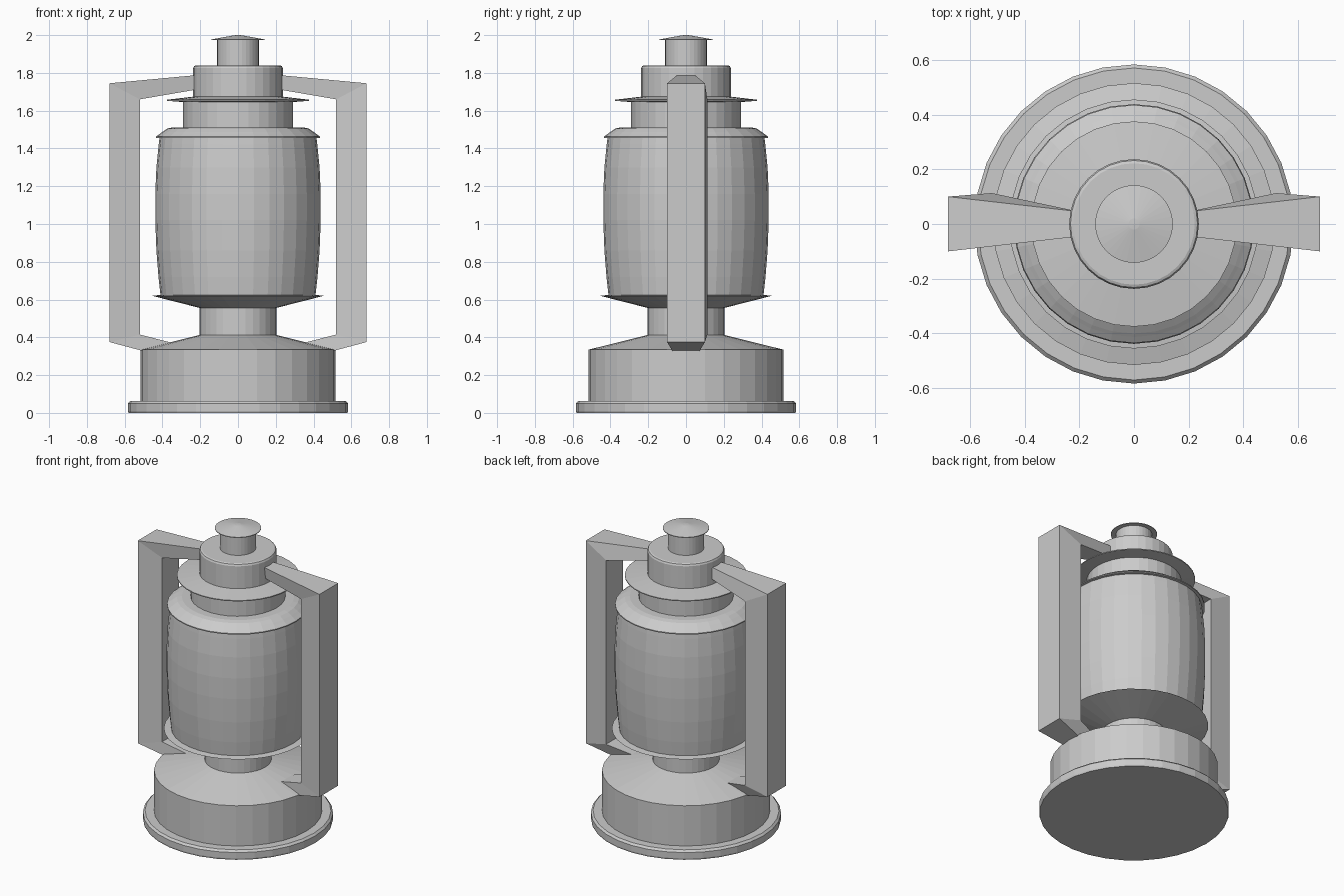
import bpy, bmesh, math

if "Cube" in bpy.data.objects:
    bpy.data.objects.remove(bpy.data.objects["Cube"])

SIDES = 32


def finish(name, bm):
    bmesh.ops.recalc_face_normals(bm, faces=bm.faces)
    me = bpy.data.meshes.new(name)
    bm.to_mesh(me)
    bm.free()
    ob = bpy.data.objects.new(name, me)
    bpy.context.collection.objects.link(ob)
    return ob


def lathe(name, profile):
    """Revolve (radius, z) points around z; radius 0 makes a pole."""
    bm = bmesh.new()
    rings = []
    for r, z in profile:
        if r == 0:
            rings.append([bm.verts.new((0, 0, z))] * SIDES)
        else:
            rings.append([bm.verts.new((r * math.cos(2 * math.pi * i / SIDES),
                                        r * math.sin(2 * math.pi * i / SIDES), z))
                          for i in range(SIDES)])
    for a, b in zip(rings, rings[1:]):
        for i in range(SIDES):
            j = (i + 1) % SIDES
            bm.faces.new(list(dict.fromkeys((a[i], a[j], b[j], b[i]))))
    return finish(name, bm)


# Foot plate and fuel tank
lathe("foot_plate", [(0, 0), (0.58, 0), (0.583, 0.01), (0.583, 0.05),
                     (0.57, 0.063), (0.51, 0.063)])
lathe("fuel_tank", [(0.515, 0.06), (0.515, 0.335), (0.2, 0.413)])

# Burner neck and flared globe holder
lathe("burner_neck", [(0.205, 0.40), (0.205, 0.56)])
lathe("globe_holder", [(0.2, 0.555), (0.455, 0.62), (0.41, 0.625)])

# Barrel-shaped globe
lathe("globe", [(0.41, 0.62), (0.421, 0.72), (0.432, 0.86), (0.438, 1.02),
                (0.438, 1.16), (0.432, 1.30), (0.42, 1.42), (0.415, 1.46)])

# Globe collar and vent drum
lathe("globe_collar", [(0.41, 1.455), (0.435, 1.455), (0.435, 1.462), (0.413, 1.478),
                       (0.40, 1.488), (0.375, 1.505), (0.345, 1.512), (0.285, 1.512)])
lathe("vent_drum", [(0.29, 1.505), (0.29, 1.65)])

# Rain brim and cap
lathe("brim", [(0.285, 1.645), (0.375, 1.652), (0.375, 1.658), (0.23, 1.675)])
lathe("cap", [(0.237, 1.67), (0.237, 1.825), (0.232, 1.836), (0.222, 1.84), (0.1, 1.84)])

# Chimney and lid
lathe("chimney", [(0.11, 1.835), (0.11, 1.98)])
lathe("chimney_lid", [(0.1, 1.975), (0.142, 1.973), (0.142, 1.977), (0.02, 1.999), (0, 2.0)])

# Side frame: stations of (outer x, outer z, outer half width, inner x, inner z, inner y range)
stations = [
    (0.20, 1.79, 0.045, 0.20, 1.715, -0.035, 0.045),
    (0.68, 1.745, 0.10, 0.52, 1.66, -0.07, 0.113),
    (0.68, 0.375, 0.10, 0.52, 0.415, -0.07, 0.113),
    (0.40, 0.30, 0.055, 0.30, 0.358, -0.04, 0.055),
]
bm = bmesh.new()
loops = [[bm.verts.new(p) for p in ((ox, -w, oz), (ox, w, oz), (ix, y1, iz), (ix, y0, iz))]
         for ox, oz, w, ix, iz, y0, y1 in stations]
for a, b in zip(loops, loops[1:]):
    for i in range(4):
        j = (i + 1) % 4
        bm.faces.new((a[i], a[j], b[j], b[i]))
bm.faces.new(loops[0])
bm.faces.new(loops[-1])
frame = finish("side_frame", bm)
frame.modifiers.new("mirror", 'MIRROR').use_axis[0] = True
frame.modifiers["mirror"].use_mirror_merge = False
